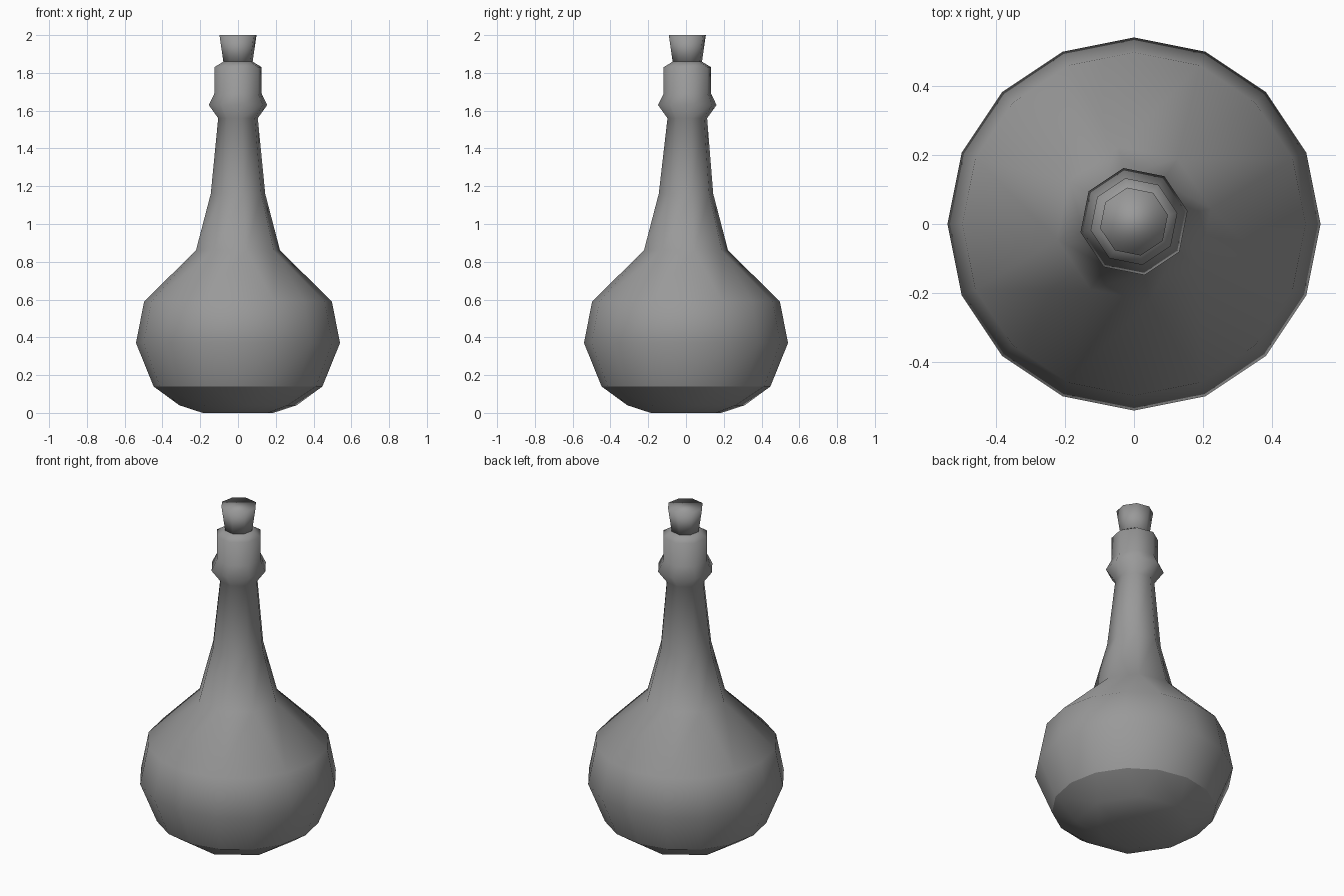
import bpy
import bmesh
from math import cos, sin, pi

cube = bpy.data.objects.get("Cube")
if cube:
    bpy.data.objects.remove(cube, do_unlink=True)

grey = bpy.data.materials.new("plain grey")
grey.use_nodes = True
colour = (0.32, 0.32, 0.32, 1)
grey.diffuse_color = colour
grey.node_tree.nodes["Principled BSDF"].inputs["Base Color"].default_value = colour

SHIFT = 0.007  # the top of the neck leans back slightly


def add_ring(bm, sides, radius, z, shift=0):
    """Ring of vertices; coarse rings sit halfway along every second fine edge."""
    turn = pi / 16 if sides == 8 else 0
    return [bm.verts.new((radius * cos(turn + 2 * pi * i / sides),
                          radius * sin(turn + 2 * pi * i / sides) + shift, z))
            for i in range(sides)]


def join_rings(bm, a, b):
    if len(a) < len(b):
        a, b = b, a
    n = len(b)
    for i in range(n):
        j = (i + 1) % n
        if len(a) == n:
            bm.faces.new((a[i], a[j], b[j], b[i]))
        else:
            p, q, r = a[2 * i], a[2 * i + 1], a[(2 * i + 2) % len(a)]
            bm.faces.new((p, q, b[i]))
            bm.faces.new((q, r, b[j], b[i]))


def lathe(name, profile, crease_height=None):
    """Closed, smooth lathed part from (sides, radius, height, shift) rings."""
    bm = bmesh.new()
    rings = [add_ring(bm, *p) for p in profile]
    for a, b in zip(rings, rings[1:]):
        join_rings(bm, a, b)
    bm.faces.new(rings[0])
    bm.faces.new(rings[-1])
    bmesh.ops.recalc_face_normals(bm, faces=bm.faces)
    for f in bm.faces:
        f.smooth = True
    if crease_height is not None:
        for e in bm.edges:
            if all(abs(v.co.z - crease_height) < 0.001 for v in e.verts):
                e.smooth = False
    mesh = bpy.data.meshes.new(name)
    bm.to_mesh(mesh)
    bm.free()
    mesh.materials.append(grey)
    obj = bpy.data.objects.new(name, mesh)
    bpy.context.collection.objects.link(obj)
    return obj


# Round body, tapering neck and lip collar, with a crease around the underside
lathe("flask", [
    (8, 0.19, 0, 0),
    (8, 0.316, 0.04, 0),
    (16, 0.447, 0.14, 0),
    (16, 0.54, 0.37, 0),
    (16, 0.497, 0.59, 0),
    (8, 0.227, 0.86, 0),
    (8, 0.147, 1.16, 0),
    (8, 0.107, 1.56, SHIFT),
    (8, 0.158, 1.63, SHIFT),
    (8, 0.128, 1.69, SHIFT),
    (8, 0.128, 1.83, SHIFT),
    (8, 0.078, 1.86, SHIFT),
], crease_height=0.14)

# Flared stopper in the mouth
lathe("stopper", [
    (8, 0.077, 1.845, SHIFT),
    (8, 0.1, 2, SHIFT),
])
